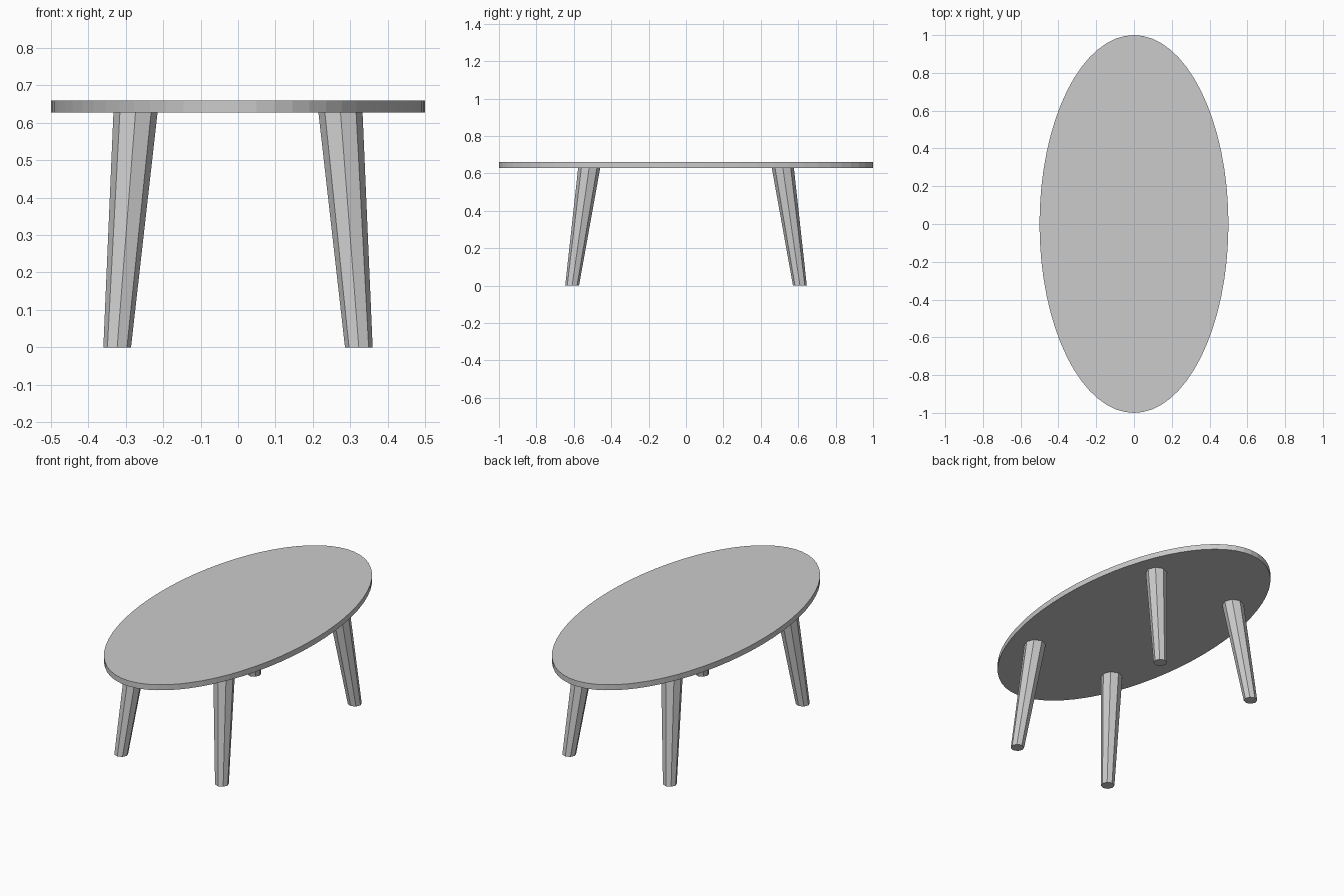
import bpy
import bmesh
import math

cube = bpy.data.objects.get("Cube")
if cube:
    bpy.data.objects.remove(cube, do_unlink=True)

grey = bpy.data.materials.new("plain grey")
grey.use_nodes = True
grey.diffuse_color = (0.6, 0.6, 0.6, 1)
grey.node_tree.nodes["Principled BSDF"].inputs["Base Color"].default_value = (0.6, 0.6, 0.6, 1)

UNDERSIDE, TOP = 0.628, 0.66


def loft(name, sides, lower, upper):
    """Closed flat-faced solid between two level ellipses (x, y, z, radius x, radius y)."""
    bm = bmesh.new()
    rings = []
    for x, y, z, rx, ry in (lower, upper):
        angles = [math.tau * i / sides for i in range(sides)]
        rings.append([bm.verts.new((x + rx * math.cos(a), y + ry * math.sin(a), z)) for a in angles])
    low, high = rings
    bm.faces.new(low[::-1])
    bm.faces.new(high)
    for i in range(sides):
        j = (i + 1) % sides
        bm.faces.new((low[i], low[j], high[j], high[i]))
    mesh = bpy.data.meshes.new(name)
    bm.to_mesh(mesh)
    bm.free()
    mesh.materials.append(grey)
    obj = bpy.data.objects.new(name, mesh)
    bpy.context.collection.objects.link(obj)
    return obj


# Thin oval top
loft("tabletop", 64, (0, 0, UNDERSIDE, 0.5, 1), (0, 0, TOP, 0.5, 1))

# Four splayed, tapered octagonal legs
for end, sy in (("front", -1), ("back", 1)):
    for side, sx in (("right", -1), ("left", 1)):
        loft(f"{end}_{side}_leg", 8,
             (sx * 0.323, sy * 0.609, 0, 0.037, 0.037),
             (sx * 0.274, sy * 0.518, UNDERSIDE, 0.059, 0.059))
